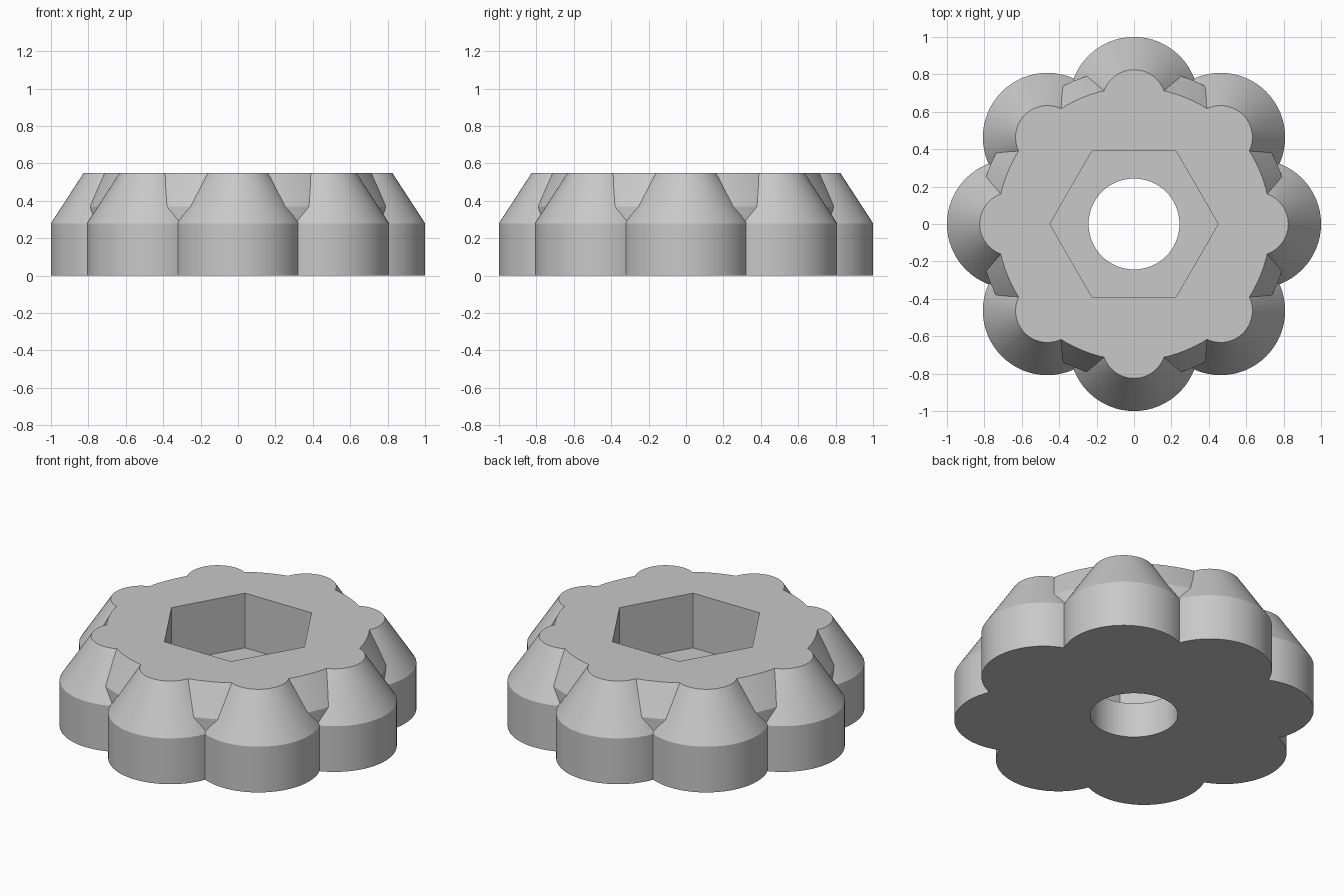
import bpy, bmesh
from math import cos, sin, pi, radians

cube = bpy.data.objects.get("Cube")
if cube:
    bpy.data.objects.remove(cube, do_unlink=True)

HEIGHT = 0.55
LOBES = 8
LOBE_DIST = 0.655


def turned(name, profile, sides, centre=(0, 0), phase=0):
    """Closed solid stacked from rings given as (radius, z)."""
    bm = bmesh.new()
    rings = []
    for r, z in profile:
        ring = []
        for i in range(sides):
            a = phase + 2 * pi * i / sides
            ring.append(bm.verts.new((centre[0] + r * cos(a), centre[1] + r * sin(a), z)))
        rings.append(ring)
    for low, high in zip(rings, rings[1:]):
        for i in range(sides):
            j = (i + 1) % sides
            bm.faces.new((low[i], low[j], high[j], high[i]))
    bm.faces.new(rings[0][::-1])
    bm.faces.new(rings[-1])
    mesh = bpy.data.meshes.new(name)
    bm.to_mesh(mesh)
    bm.free()
    obj = bpy.data.objects.new(name, mesh)
    bpy.context.collection.objects.link(obj)
    return obj


def combine(target, tool, operation):
    """Apply a boolean and discard the tool."""
    mod = target.modifiers.new(operation, 'BOOLEAN')
    mod.operation = operation
    mod.solver = 'EXACT'
    mod.object = tool
    bpy.context.view_layer.objects.active = target
    bpy.ops.object.modifier_apply(modifier=mod.name)
    bpy.data.objects.remove(tool, do_unlink=True)


# Central body with a sloped shoulder, left over-long for a clean trim
slope = (0.83 - 0.73) / (HEIGHT - 0.37)
knob = turned("lobed_knob", [(0.83, -0.05), (0.83, 0.37),
                             (0.83 - slope * 0.29, 0.66)], 96)

# Ring of tapered lobes
taper = (0.345 - 0.17) / (HEIGHT - 0.28)
for k in range(LOBES):
    a = 2 * pi * k / LOBES
    lobe = turned("lobe", [(0.345, -0.1 - 0.01 * k), (0.345, 0.28),
                           (0.345 - taper * 0.34, 0.62)],
                  64, (LOBE_DIST * cos(a), LOBE_DIST * sin(a)), a)
    combine(knob, lobe, 'UNION')

# Trim to flat top and bottom
combine(knob, turned("slab", [(1.5, 0), (1.5, HEIGHT)], 4, phase=pi / 4), 'INTERSECT')

# Hexagonal nut recess and through hole
combine(knob, turned("nut_recess", [(0.45, 0.215), (0.45, 0.8)], 6), 'DIFFERENCE')
combine(knob, turned("bolt_hole", [(0.243, -0.2), (0.243, 0.4)], 64), 'DIFFERENCE')

# Plain grey material
grey = bpy.data.materials.new("grey")
grey.use_nodes = True
colour = (0.58, 0.58, 0.58, 1)
grey.diffuse_color = colour
for node in grey.node_tree.nodes:
    if node.type == 'BSDF_PRINCIPLED':
        node.inputs["Base Color"].default_value = colour
knob.data.materials.clear()
knob.data.materials.append(grey)

# Smooth round walls, crisp edges
bpy.ops.object.select_all(action='DESELECT')
knob.select_set(True)
bpy.context.view_layer.objects.active = knob
bpy.ops.object.shade_smooth_by_angle(angle=radians(20))
